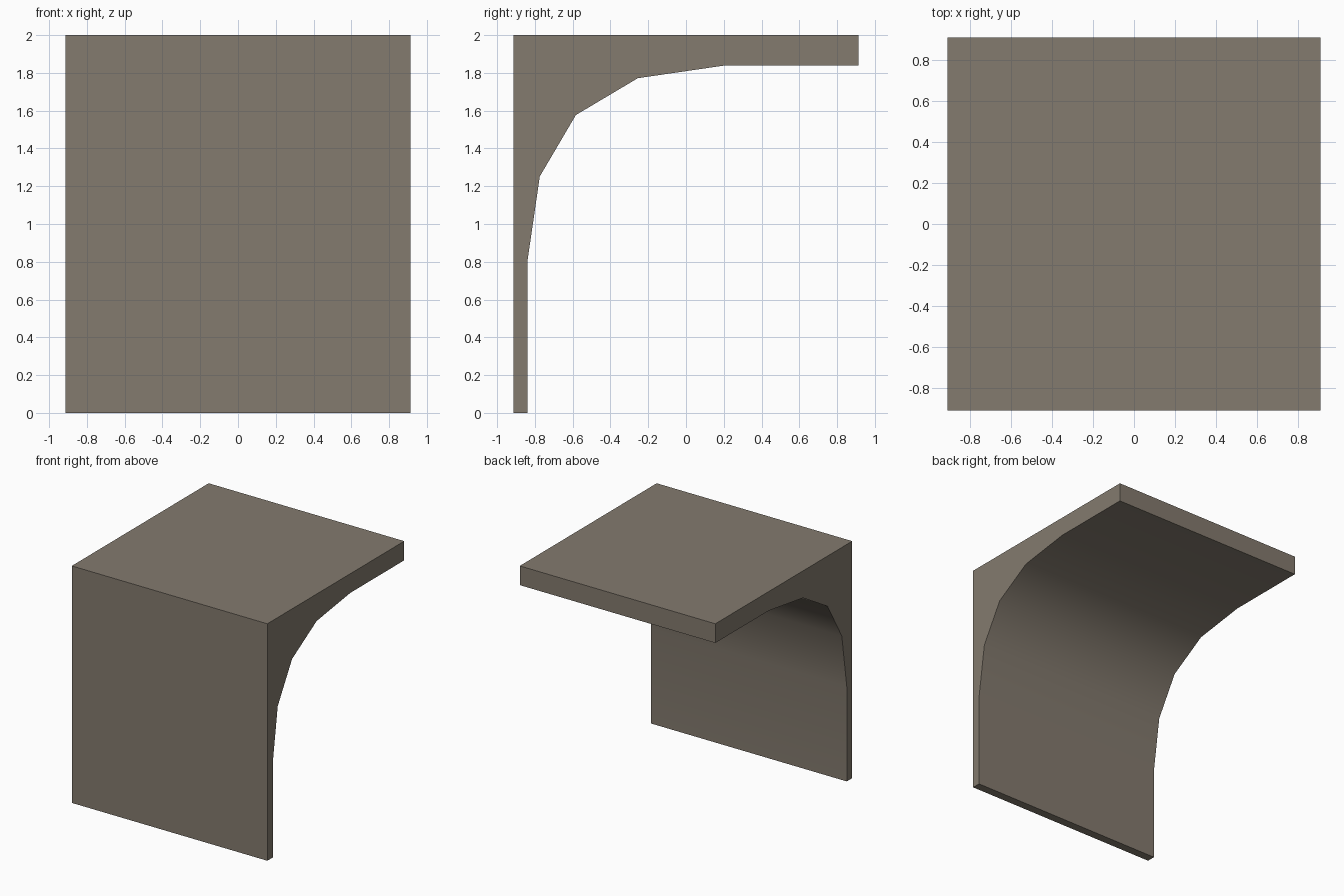
import bpy, bmesh, math

if "Cube" in bpy.data.objects:
    bpy.data.objects.remove(bpy.data.objects["Cube"])

HALF = 0.913  # half of the width and depth

# one flat stone colour
stone = bpy.data.materials.new("warm grey stone")
stone.diffuse_color = (0.23, 0.197, 0.158, 1)
stone.use_nodes = True
stone.node_tree.nodes["Principled BSDF"].inputs["Base Color"].default_value = stone.diffuse_color

# side profile (y, z): thin wall curving into an overhanging slab
profile = [(-HALF, 0), (-0.84, 0), (-0.84, 0.80), (-0.774, 1.252),
           (-0.583, 1.577), (-0.255, 1.772), (0.197, 1.838),
           (HALF, 1.838), (HALF, 2), (-HALF, 2)]

# extrude the profile across the full width
bm = bmesh.new()
side = bm.faces.new([bm.verts.new((-HALF, y, z)) for y, z in profile])
ext = bmesh.ops.extrude_face_region(bm, geom=[side], use_keep_orig=True)
moved = [g for g in ext["geom"] if isinstance(g, bmesh.types.BMVert)]
bmesh.ops.translate(bm, verts=moved, vec=(2 * HALF, 0, 0))
bmesh.ops.recalc_face_normals(bm, faces=bm.faces)

mesh = bpy.data.meshes.new("curved_overhang")
bm.to_mesh(mesh)
bm.free()
mesh.materials.append(stone)
overhang = bpy.data.objects.new("curved_overhang", mesh)
bpy.context.collection.objects.link(overhang)

# smooth the cove, keep the outer corners sharp
bpy.context.view_layer.objects.active = overhang
overhang.select_set(True)
bpy.ops.object.shade_smooth_by_angle(angle=math.radians(35))
